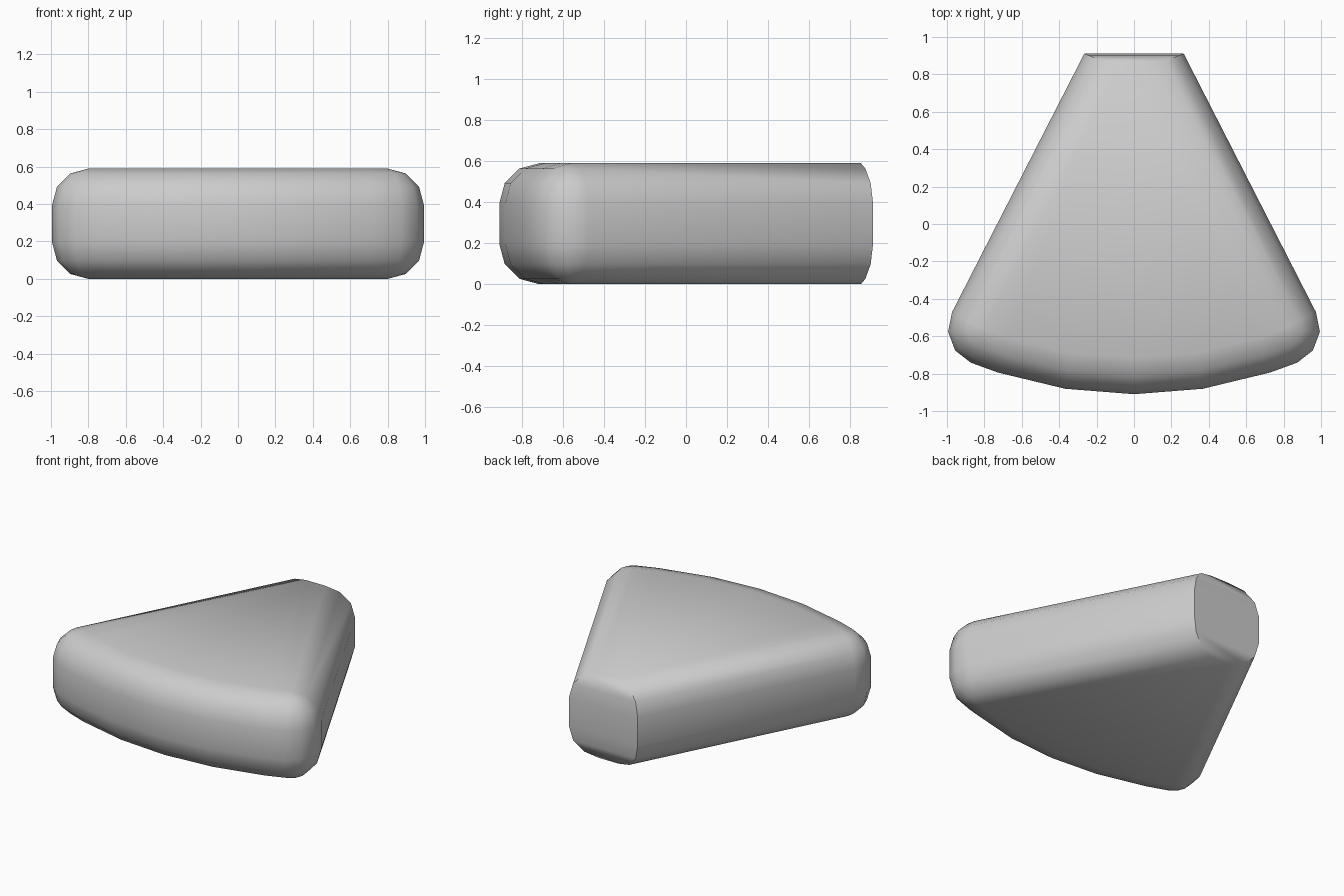
import bpy, bmesh
from math import sin, cos, asin, radians, pi
from mathutils import Vector

if "Cube" in bpy.data.objects:
    bpy.data.objects.remove(bpy.data.objects["Cube"])

HEIGHT = 0.59
BEVEL = 0.195              # rounding radius of the outer edges
SEG = 3                    # segments per rounding
APEX = Vector((0, 1.43))   # point where the two slanted sides meet
HALF = radians(27.1)       # half opening angle
R_OUT, R_IN = 2.34, 0.582  # curved front and hollow back end


def polar(radius, angle):
    return APEX + Vector((radius * sin(angle), -radius * cos(angle)))


def outline(d):
    """Plan outline pulled in by d from the sides and front."""
    mid = R_OUT - BEVEL
    phi = HALF - asin(BEVEL / mid)
    centre = polar(mid, phi)
    # back corner, then the rounded front corner
    half = [polar(R_IN, HALF - asin(d / R_IN))]
    for i in range(SEG + 1):
        a = HALF + (phi - pi / 2 - HALF) * i / SEG
        half.append(centre + (BEVEL - d) * Vector((cos(a), sin(a))))
    # curved front up to the centre line
    half += [polar(R_OUT - d, HALF * k / 3) for k in (2, 1)]
    left = [Vector((-p.x, p.y)) for p in reversed(half)]
    return half + [polar(R_OUT - d, 0)] + left


# Rounded vertical profile: (inset, height)
lower = [(BEVEL * (1 - sin(pi / 2 * i / SEG)), BEVEL * (1 - cos(pi / 2 * i / SEG)))
         for i in range(SEG + 1)]
levels = lower + [(d, HEIGHT - z) for d, z in reversed(lower)]

# Wedge body: stacked outlines joined by quads, capped above and below
bm = bmesh.new()
rings = [[bm.verts.new((p.x, p.y, z)) for p in outline(d)] for d, z in levels]
n = len(rings[0])
for a, b in zip(rings, rings[1:]):
    for i in range(n):
        j = (i + 1) % n
        bm.faces.new((a[i], a[j], b[j], b[i]))
bm.faces.new(rings[0])
bm.faces.new(rings[-1])
bmesh.ops.remove_doubles(bm, verts=bm.verts, dist=0.0005)
bmesh.ops.recalc_face_normals(bm, faces=bm.faces)

mesh = bpy.data.meshes.new("wedge")
bm.to_mesh(mesh)
bm.free()
wedge = bpy.data.objects.new("wedge", mesh)
bpy.context.collection.objects.link(wedge)
bpy.context.view_layer.objects.active = wedge
wedge.select_set(True)
bpy.ops.object.shade_smooth_by_angle(angle=radians(50))
